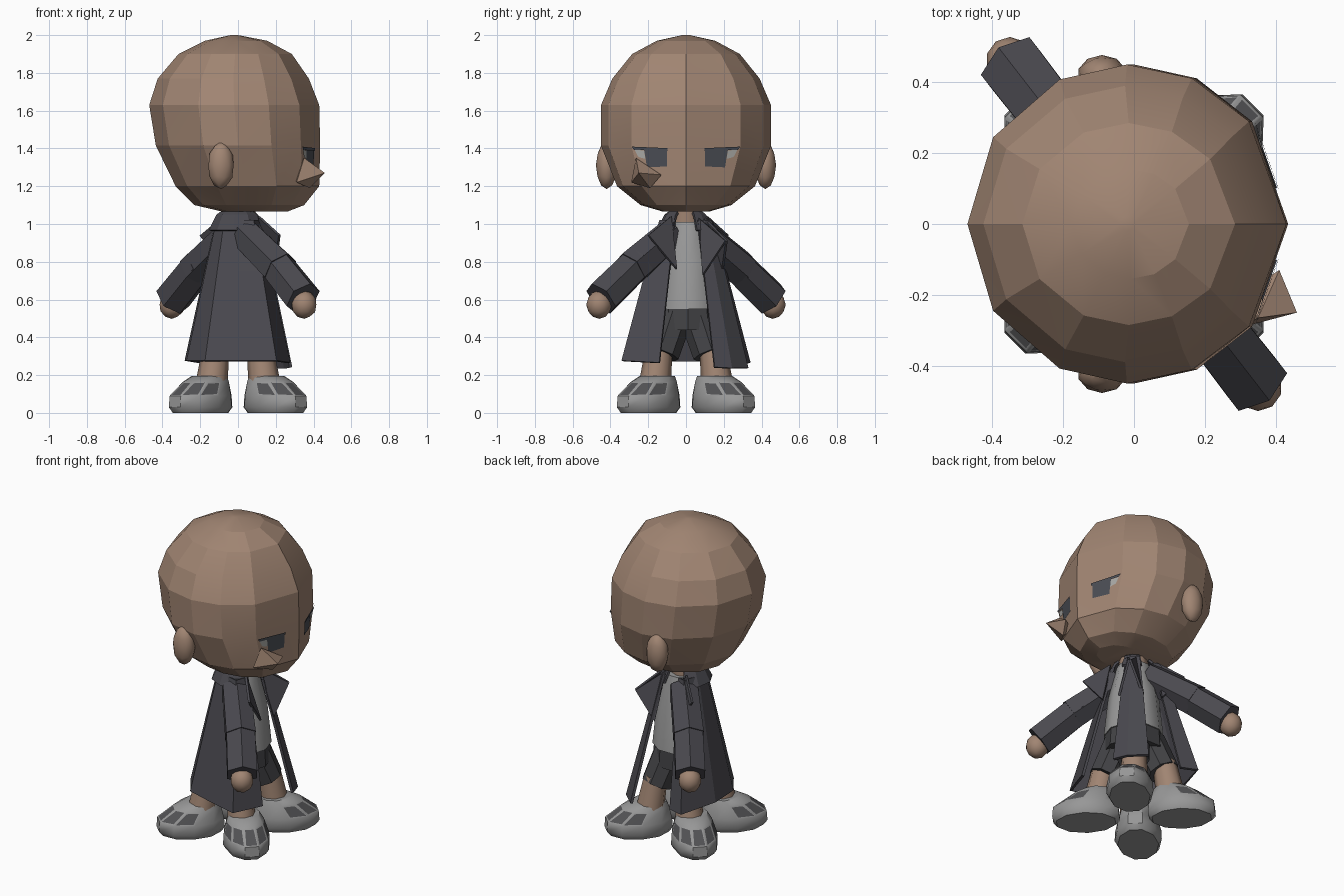
import bpy, bmesh, math
from mathutils import Vector
from mathutils.bvhtree import BVHTree

if "Cube" in bpy.data.objects:
    bpy.data.objects.remove(bpy.data.objects["Cube"])


def mat(name, r, g, b):
    m = bpy.data.materials.new(name)
    m.diffuse_color = (r, g, b, 1)
    m.use_nodes = True
    m.node_tree.nodes["Principled BSDF"].inputs["Base Color"].default_value = m.diffuse_color
    return m


SKIN = mat("skin brown", 0.355, 0.235, 0.17)
COAT = mat("coat charcoal", 0.068, 0.066, 0.078)
SHORTS = mat("shorts dark grey", 0.055, 0.055, 0.06)
SHIRT = mat("shirt grey", 0.32, 0.32, 0.32)
SHOE = mat("shoe grey", 0.31, 0.31, 0.31)
PATCH = mat("shoe patch grey", 0.085, 0.085, 0.09)
IRIS = mat("eye dark", 0.07, 0.075, 0.09)
WHITE = mat("eye white", 0.4, 0.4, 0.38)


def finish(bm, name, mats, smooth=None, fix=True):
    if fix:
        bmesh.ops.recalc_face_normals(bm, faces=bm.faces)
    me = bpy.data.meshes.new(name)
    bm.to_mesh(me)
    bm.free()
    for m in mats:
        me.materials.append(m)
    ob = bpy.data.objects.new(name, me)
    bpy.context.collection.objects.link(ob)
    if smooth:
        bpy.context.view_layer.objects.active = ob
        ob.select_set(True)
        bpy.ops.object.shade_smooth_by_angle(angle=math.radians(smooth))
        ob.select_set(False)
    return ob


def loft(bm, rings, closed=True, caps=True):
    vs = [[bm.verts.new(p) for p in r] for r in rings]
    n = len(vs[0])
    for a, b in zip(vs, vs[1:]):
        for i in range(n if closed else n - 1):
            j = (i + 1) % n
            bm.faces.new((a[i], a[j], b[j], b[i]))
    if closed and caps:
        bm.faces.new(vs[0][::-1])
        bm.faces.new(vs[-1])


def oval(cx, cy, z, rx, ry, n, turn=0.0):
    return [(cx + rx * math.cos(turn + math.tau * i / n),
             cy + ry * math.sin(turn + math.tau * i / n), z) for i in range(n)]


def tube(name, p, q, r1, r2, n, m, smooth=None):
    p, q = Vector(p), Vector(q)
    bm = bmesh.new()
    bmesh.ops.create_cone(bm, cap_ends=True, segments=n, radius1=r1, radius2=r2, depth=(q - p).length)
    rot = (q - p).to_track_quat('Z', 'Y')
    for v in bm.verts:
        v.co = rot @ v.co + (p + q) / 2
    return finish(bm, name, [m], smooth)


def blob(name, c, s, m, sub=1, smooth=40):
    bm = bmesh.new()
    bmesh.ops.create_icosphere(bm, subdivisions=sub, radius=1)
    for v in bm.verts:
        v.co = Vector(c) + Vector(v.co[i] * s[i] for i in range(3))
    return finish(bm, name, [m], smooth)


def thicken(ob, t):
    md = ob.modifiers.new("thickness", 'SOLIDIFY')
    md.thickness = t
    md.offset = 0


# Head: stacked faceted loops, face towards +x with a shallow ridge in the middle
bm = bmesh.new()
half = [0, 40, 66, 90, 115, 147, 180]
turns = [math.radians(a) for a in half + [-a for a in half[-2:0:-1]]]
head_rings = [(1.065, 0.09, 0.17, 0.12), (1.1, 0.06, 0.29, 0.24), (1.2, 0.05, 0.38, 0.365),
              (1.415, 0.0, 0.435, 0.45), (1.63, -0.02, 0.45, 0.45), (1.77, -0.025, 0.40, 0.39),
              (1.9, -0.015, 0.30, 0.285), (1.97, -0.01, 0.165, 0.155), (2.0, -0.02, 0.02, 0.02)]
loft(bm, [[(c + rx * math.cos(t), ry * math.sin(t), z) for t in turns] for z, c, rx, ry in head_rings])
bmesh.ops.recalc_face_normals(bm, faces=bm.faces)
bmesh.ops.triangulate(bm, faces=bm.faces)
tree = BVHTree.FromBMesh(bm)
finish(bm, "head", [SKIN], 16)

# Eyes: thin plates laid on the face
plates = [("eye", [(0.10, 1.305), (0.205, 1.30), (0.22, 1.395), (0.10, 1.395)], IRIS, 0.005),
          ("eye_white", [(0.213, 1.345), (0.25, 1.355), (0.27, 1.392), (0.22, 1.39)], WHITE, 0.006),
          ("eyelid_line", [(0.095, 1.388), (0.272, 1.392), (0.285, 1.41), (0.095, 1.402)], IRIS, 0.008)]
for side, tag in ((1, "left"), (-1, "right")):
    for part, pts, m, off in plates:
        bm = bmesh.new()
        vs = []
        for y, z in pts:
            hit = tree.ray_cast(Vector((2, side * y, z)), Vector((-1, 0, 0)))
            vs.append(bm.verts.new(hit[0] + hit[1] * off))
        f = bm.faces.new(vs)
        f.normal_update()
        if f.normal.x < 0:
            f.normal_flip()
        finish(bm, f"{tag}_{part}", [m], fix=False)

# Nose bump, low and off to one side
bm = bmesh.new()
for p in [(0.46, -0.25, 1.27), (0.41, -0.13, 1.26), (0.31, -0.29, 1.22), (0.35, -0.265, 1.35),
          (0.38, -0.19, 1.19), (0.3, -0.2, 1.25)]:
    bm.verts.new(p)
bmesh.ops.convex_hull(bm, input=bm.verts)
finish(bm, "nose", [SKIN])

# Ears and neck
for s, tag in ((1, "left"), (-1, "right")):
    blob(f"{tag}_ear", (-0.09, s * 0.42, 1.31), (0.07, 0.057, 0.125), SKIN, 2)
tube("neck", (0, 0, 0.95), (0.01, 0, 1.12), 0.09, 0.085, 8, SKIN, 50)

# Shirt and the top of the shorts
bm = bmesh.new()
loft(bm, [oval(0.015, 0.015, z, r, r, 10) for z, r in ((0.55, 0.175), (0.8, 0.15), (1.01, 0.1))])
finish(bm, "shirt", [SHIRT], 40)
bm = bmesh.new()
loft(bm, [oval(0.01, 0.01, z, r, r, 10) for z, r in ((0.44, 0.18), (0.56, 0.172))])
finish(bm, "shorts_top", [SHORTS])

# Four legs, each with a short leg and a shoe pointing outwards
for k in range(4):
    a = math.pi / 4 + k * math.pi / 2
    sx, sy = math.copysign(1, math.cos(a)), math.copysign(1, math.sin(a))
    tube(f"shorts_leg_{k}", (sx * 0.115, sy * 0.13, 0.31), (sx * 0.06, sy * 0.06, 0.52), 0.095, 0.1, 8, SHORTS)
    tube(f"leg_{k}", (sx * 0.14, sy * 0.165, 0.15), (sx * 0.115, sy * 0.14, 0.36), 0.085, 0.07, 8, SKIN, 50)
    bm = bmesh.new()
    rings = []
    for z, d, la, wb in ((0, 0.28, 0.18, 0.12), (0.03, 0.28, 0.205, 0.138), (0.09, 0.28, 0.2, 0.135),
                         (0.165, 0.24, 0.14, 0.11), (0.195, 0.215, 0.1, 0.09)):
        ring = []
        for x, y, zz in oval(d, 0, z, la, wb, 10, math.pi / 10):
            ring.append((x * math.cos(a) - y * math.sin(a), x * math.sin(a) + y * math.cos(a), zz))
        rings.append(ring)
    loft(bm, rings)
    bmesh.ops.recalc_face_normals(bm, faces=bm.faces)
    # dark panels inset in the sloping upper band
    out = Vector((math.cos(a), math.sin(a), 0))
    band = [f for f in bm.faces if 0.11 < f.calc_center_median().z < 0.15
            and 0.1 < f.normal.dot(out) < 0.62]
    bmesh.ops.inset_individual(bm, faces=band, thickness=0.013)
    for f in band:
        f.material_index = 1
    finish(bm, f"shoe_{k}", [SHOE, PATCH], 40)

# Coat: flaring panels that leave openings towards +x and +y
main = [(0.27, -0.14), (0.2, -0.335), (0.0, -0.28), (-0.17, -0.23), (-0.265, -0.09),
        (-0.275, 0.1), (-0.2, 0.335), (-0.1, 0.30)]
strip = [(0.28, 0.15), (0.25, 0.24), (0.16, 0.325)]
for name, pts in (("coat_body", main), ("coat_front_strip", strip)):
    bm = bmesh.new()
    rows = []
    for z, s in ((0.0, 1.0), (0.75, 0.62), (1.02, 0.4)):
        rows.append([(x * s, y * s, z or 0.275 - 0.08 * max(0, x + y)) for x, y in pts])
    loft(bm, rows, closed=False)
    thicken(finish(bm, name, [COAT]), 0.016)

# Collar bands
for name, a0, a1, n in (("collar_back", 118, 332, 7), ("collar_front", 22, 68, 3)):
    bm = bmesh.new()
    rows = []
    for z, r in ((0.965, 0.15), (1.045, 0.11), (1.06, 0.09)):
        rows.append([(r * math.cos(t), r * math.sin(t), z) for t in
                     (math.radians(a0 + (a1 - a0) * i / (n - 1)) for i in range(n))])
    loft(bm, rows, closed=False)
    thicken(finish(bm, name, [COAT]), 0.014)

# Lapels: pairs mirrored across the x = y diagonal
lapels = [[(0.1, 0.07, 1.03), (0.215, 0.21, 0.91), (0.19, 0.09, 0.73)],
          [(0.11, -0.08, 1.04), (0.22, -0.2, 0.94), (0.195, -0.05, 0.76)]]
for i, tri in enumerate(lapels):
    for swap in (0, 1):
        bm = bmesh.new()
        bm.faces.new([bm.verts.new((y, x, z) if swap else (x, y, z)) for x, y, z in tri])
        thicken(finish(bm, f"lapel_{i}_{swap}", [COAT]), 0.014)

# Arms: six-sided sleeves along the other diagonal, with rounded hands
for s, tag in ((1, "right"), (-1, "left")):
    elbow = (s * 0.225, s * -0.295, 0.76)
    tube(f"{tag}_upper_sleeve", (s * 0.04, s * -0.08, 0.945), elbow, 0.09, 0.1, 6, COAT)
    tube(f"{tag}_lower_sleeve", (s * 0.19, s * -0.25, 0.8), (s * 0.345, s * -0.45, 0.605), 0.095, 0.1, 6, COAT)
    blob(f"{tag}_hand", (s * 0.35, s * -0.46, 0.573), (0.068, 0.068, 0.075), SKIN, 2)
